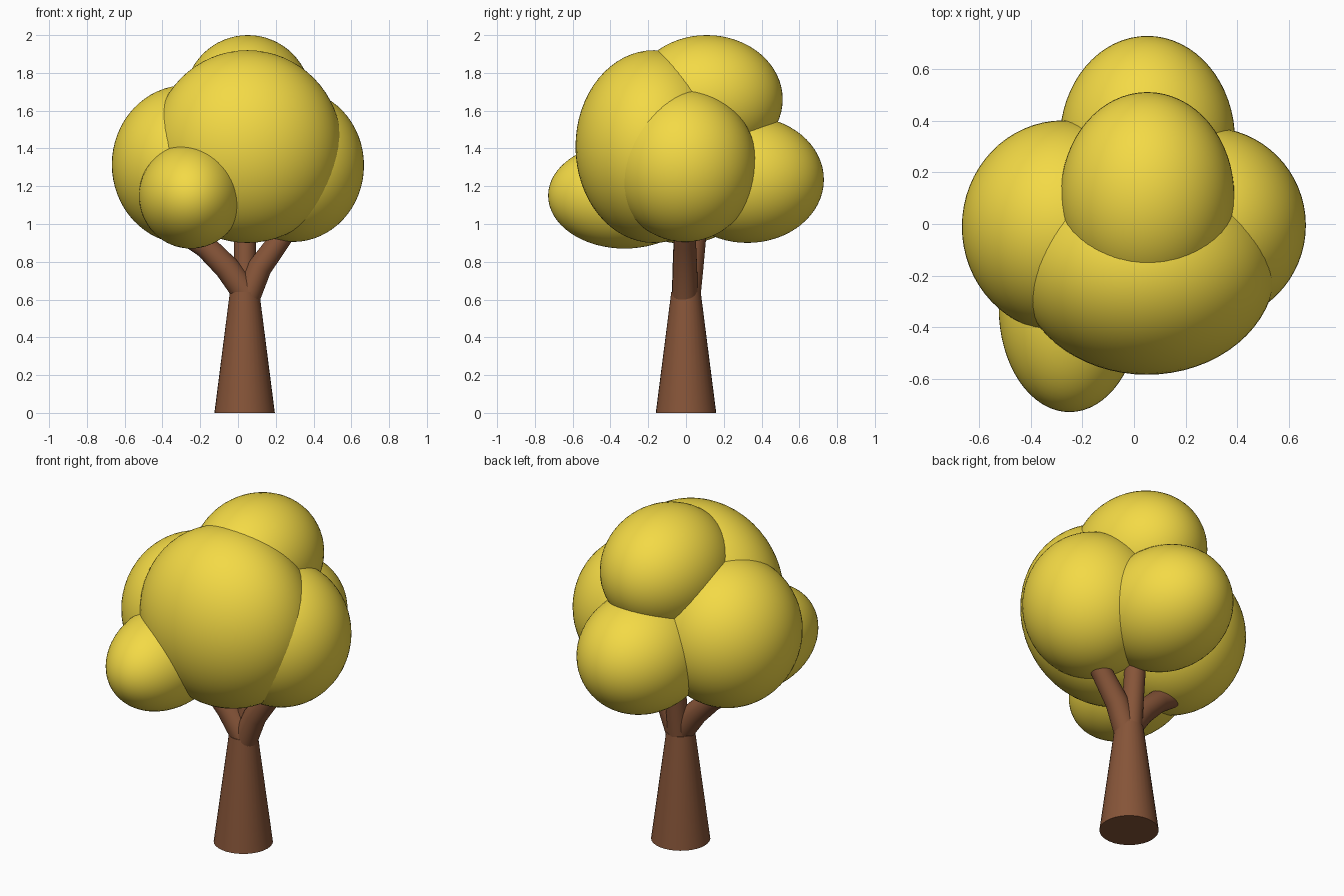
import bpy, bmesh
from mathutils import Vector

if "Cube" in bpy.data.objects:
    bpy.data.objects.remove(bpy.data.objects["Cube"])


def material(name, color):
    m = bpy.data.materials.new(name)
    m.diffuse_color = color
    m.use_nodes = True
    m.node_tree.nodes["Principled BSDF"].inputs["Base Color"].default_value = m.diffuse_color
    return m


LEAF = material("leaf_yellow", (0.90, 0.70, 0.06, 1))
BARK = material("bark_brown", (0.24, 0.09, 0.04, 1))


def finish(name, bm, mat):
    bmesh.ops.recalc_face_normals(bm, faces=bm.faces)
    me = bpy.data.meshes.new(name)
    bm.to_mesh(me)
    bm.free()
    me.materials.append(mat)
    ob = bpy.data.objects.new(name, me)
    bpy.context.collection.objects.link(ob)
    bpy.ops.object.select_all(action='DESELECT')
    ob.select_set(True)
    bpy.context.view_layer.objects.active = ob
    bpy.ops.object.shade_smooth_by_angle(angle=0.7)
    return ob


def blob(name, center, radii):
    bm = bmesh.new()
    bmesh.ops.create_uvsphere(bm, u_segments=64, v_segments=32, radius=1)
    for v in bm.verts:
        v.co = Vector(c + r * p for c, r, p in zip(center, radii, v.co))
    finish(name, bm, LEAF)


def limb(name, points, radii, sides=32):
    # tapered tube through the points, closed at both ends
    pts = [Vector(p) for p in points]
    bm = bmesh.new()
    rings = []
    for i, (p, r) in enumerate(zip(pts, radii)):
        d = pts[min(i + 1, len(pts) - 1)] - pts[max(i - 1, 0)]
        side = Vector((0, 1, 0)).cross(d).normalized()
        up = d.cross(side).normalized()
        ring = bmesh.ops.create_circle(bm, segments=sides, radius=r)["verts"]
        for v in ring:
            v.co = p + side * v.co.x + up * v.co.y
        rings.append(ring)
    for a, b in zip(rings, rings[1:]):
        for k in range(sides):
            n = (k + 1) % sides
            bm.faces.new((a[k], a[n], b[n], b[k]))
    bm.faces.new(rings[0])
    bm.faces.new(rings[-1])
    finish(name, bm, BARK)


# Foliage clumps
blob("foliage_front", (0.05, -0.17, 1.41), (0.50, 0.415, 0.51))
blob("foliage_left", (-0.275, -0.01, 1.315), (0.393, 0.412, 0.42))
blob("foliage_right", (0.29, -0.005, 1.31), (0.377, 0.38, 0.405))
blob("foliage_top", (0.052, 0.11, 1.66), (0.337, 0.402, 0.34))
blob("foliage_back", (0.052, 0.325, 1.235), (0.34, 0.405, 0.335))
blob("foliage_small", (-0.25, -0.325, 1.15), (0.275, 0.405, 0.28))

# Trunk and forking branches
limb("trunk", [(0.035, 0, 0), (0.035, 0, 0.64)], [0.16, 0.078])
limb("branch_left", [(0.05, -0.005, 0.62), (-0.06, -0.005, 0.77),
                     (-0.17, -0.005, 0.88), (-0.30, -0.005, 0.96)],
     [0.07, 0.066, 0.062, 0.055])
limb("branch_right", [(0.045, -0.005, 0.60), (0.115, -0.005, 0.77),
                      (0.21, -0.005, 0.90), (0.28, -0.005, 1.0)],
     [0.068, 0.064, 0.058, 0.055])
limb("branch_back", [(0.035, 0.015, 0.60), (0.037, 0.035, 0.78),
                     (0.037, 0.055, 1.0)], [0.06, 0.058, 0.058])
